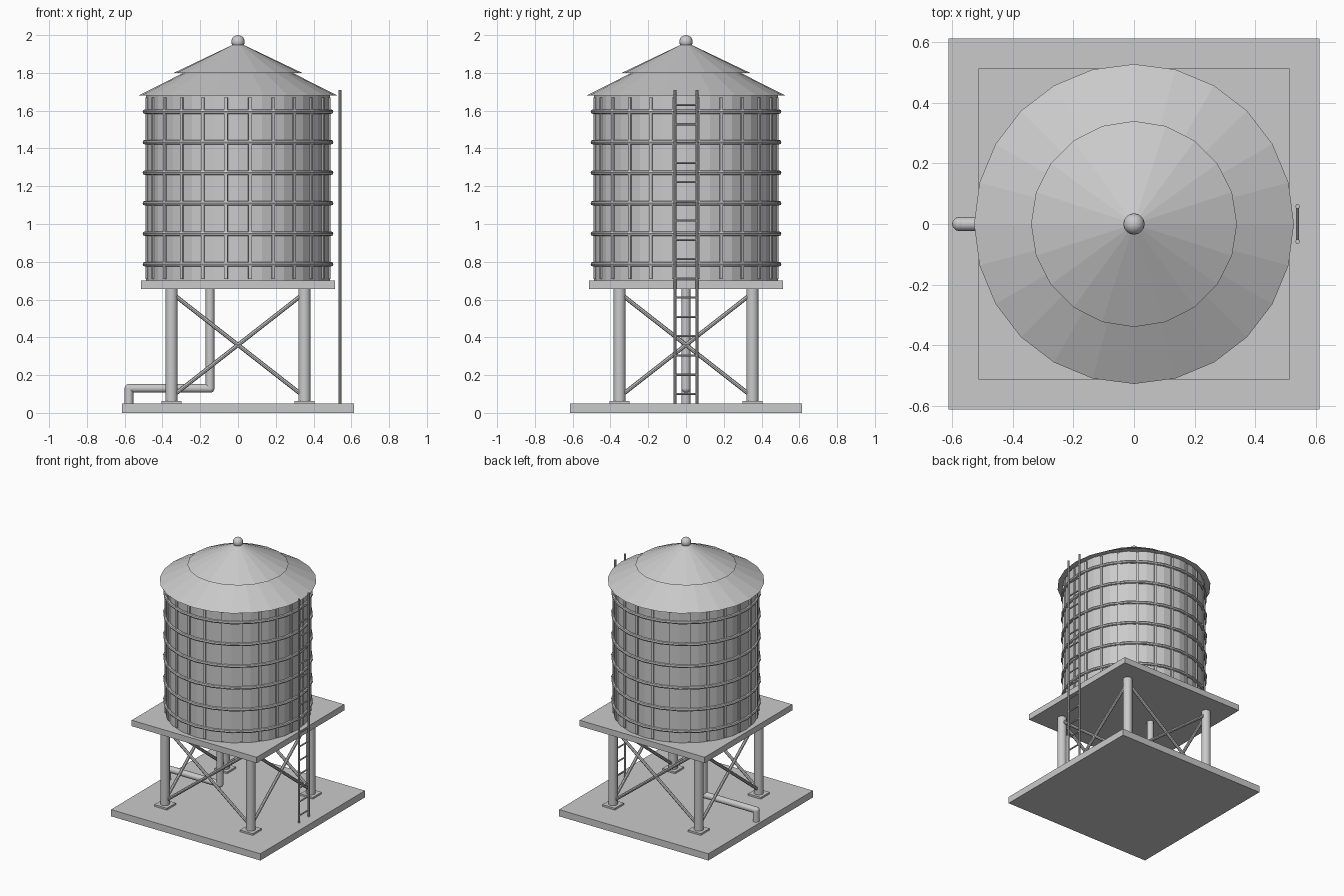
import bpy, bmesh, math
from mathutils import Vector, Matrix

if "Cube" in bpy.data.objects:
    bpy.data.objects.remove(bpy.data.objects["Cube"])

grey = bpy.data.materials.new("plain grey")
grey.diffuse_color = (0.59, 0.59, 0.59, 1)
grey.use_nodes = True
grey.node_tree.nodes["Principled BSDF"].inputs["Base Color"].default_value = grey.diffuse_color


def finish(name, bm, smooth=False):
    bmesh.ops.recalc_face_normals(bm, faces=bm.faces)
    me = bpy.data.meshes.new(name)
    bm.to_mesh(me)
    bm.free()
    me.materials.append(grey)
    if smooth:
        for p in me.polygons:
            p.use_smooth = True
        me.set_sharp_from_angle(angle=math.radians(40))
    ob = bpy.data.objects.new(name, me)
    bpy.context.collection.objects.link(ob)
    return ob


def add_box(bm, centre, size, angle=0):
    m = (Matrix.Rotation(angle, 4, 'Z') @ Matrix.Translation(centre)
         @ Matrix.Diagonal((*size, 1)))
    bmesh.ops.create_cube(bm, size=1, matrix=m)


def add_rod(bm, a, b, r, sides=12, r2=None):
    a, b = Vector(a), Vector(b)
    d = b - a
    m = Matrix.Translation((a + b) / 2) @ d.to_track_quat('Z', 'Y').to_matrix().to_4x4()
    bmesh.ops.create_cone(bm, cap_ends=True, segments=sides, radius1=r,
                          radius2=r if r2 is None else r2, depth=d.length, matrix=m)


def box(name, centre, size):
    bm = bmesh.new()
    add_box(bm, centre, size)
    finish(name, bm)


# Ground slab and tank platform
box("base_slab", (0, 0, 0.025), (1.226, 1.226, 0.05))
box("platform", (0, 0, 0.679), (1.026, 1.026, 0.044))

# Legs with foot plates
corners = [(-1, -1), (1, -1), (1, 1), (-1, 1)]
L = 0.352
for i, (sx, sy) in enumerate(corners):
    bm = bmesh.new()
    add_rod(bm, (sx * L, sy * L, 0.05), (sx * L, sy * L, 0.66), 0.032, 16)
    finish(f"leg_{i + 1}", bm, True)
    box(f"foot_plate_{i + 1}", (sx * L, sy * L, 0.056), (0.104, 0.104, 0.014))

# Crossed braces on all four sides
for i in range(4):
    a = Vector((*corners[i], 0)) * L
    b = Vector((*corners[(i + 1) % 4], 0)) * L
    lo, hi = Vector((0, 0, 0.085)), Vector((0, 0, 0.635))
    bm = bmesh.new()
    add_rod(bm, a + lo, b + hi, 0.011, 8)
    add_rod(bm, b + lo, a + hi, 0.011, 8)
    finish(f"cross_brace_{i + 1}", bm, True)

# Tank body
bm = bmesh.new()
add_rod(bm, (0, 0, 0.70), (0, 0, 1.69), 0.488, 24)
finish("tank_body", bm)

# Upright battens around the tank
bm = bmesh.new()
for i in range(24):
    add_box(bm, (0.485, 0, 1.19), (0.016, 0.018, 0.96), math.radians(7.5 + 15 * i))
finish("tank_battens", bm)


# Hoops around the tank
def add_torus(bm, z, R, r, n=24, k=8):
    rings = []
    for i in range(n):
        a = 2 * math.pi * i / n
        ring = []
        for j in range(k):
            t = 2 * math.pi * j / k
            q = R + r * math.cos(t)
            ring.append(bm.verts.new((q * math.cos(a), q * math.sin(a), z + r * math.sin(t))))
        rings.append(ring)
    for i in range(n):
        p, q = rings[i], rings[(i + 1) % n]
        for j in range(k):
            bm.faces.new((p[j], q[j], q[(j + 1) % k], p[(j + 1) % k]))


for i in range(6):
    bm = bmesh.new()
    add_torus(bm, 0.787 + 0.1615 * i, 0.493, 0.012)
    finish(f"hoop_{i + 1}", bm, True)

# Two stacked roof cones and the ball on top
bm = bmesh.new()
add_rod(bm, (0, 0, 1.68), (0, 0, 1.945), 0.528, 24, 0)
finish("lower_roof", bm)
bm = bmesh.new()
add_rod(bm, (0, 0, 1.80), (0, 0, 1.962), 0.34, 20, 0)
finish("upper_roof", bm)
bm = bmesh.new()
bmesh.ops.create_uvsphere(bm, u_segments=16, v_segments=10, radius=0.035,
                          matrix=Matrix.Translation((0, 0, 1.965)))
finish("roof_ball", bm, True)

# Drain pipe with ball joints at the bends
path = [(-0.148, 0, 0.66), (-0.148, 0, 0.13), (-0.577, 0, 0.13), (-0.577, 0, 0.05)]
bm = bmesh.new()
for a, b in zip(path, path[1:]):
    add_rod(bm, a, b, 0.023, 12)
for p in path[1:3]:
    bmesh.ops.create_uvsphere(bm, u_segments=12, v_segments=8, radius=0.0235,
                              matrix=Matrix.Translation(p))
finish("drain_pipe", bm, True)

# Ladder on the right side
bm = bmesh.new()
for y in (-0.058, 0.058):
    add_rod(bm, (0.54, y, 0.05), (0.54, y, 1.71), 0.0075, 8)
finish("ladder_rails", bm, True)
bm = bmesh.new()
for i in range(16):
    z = 0.10 + 0.102 * i
    add_rod(bm, (0.54, -0.058, z), (0.54, 0.058, z), 0.0055, 8)
finish("ladder_rungs", bm, True)
